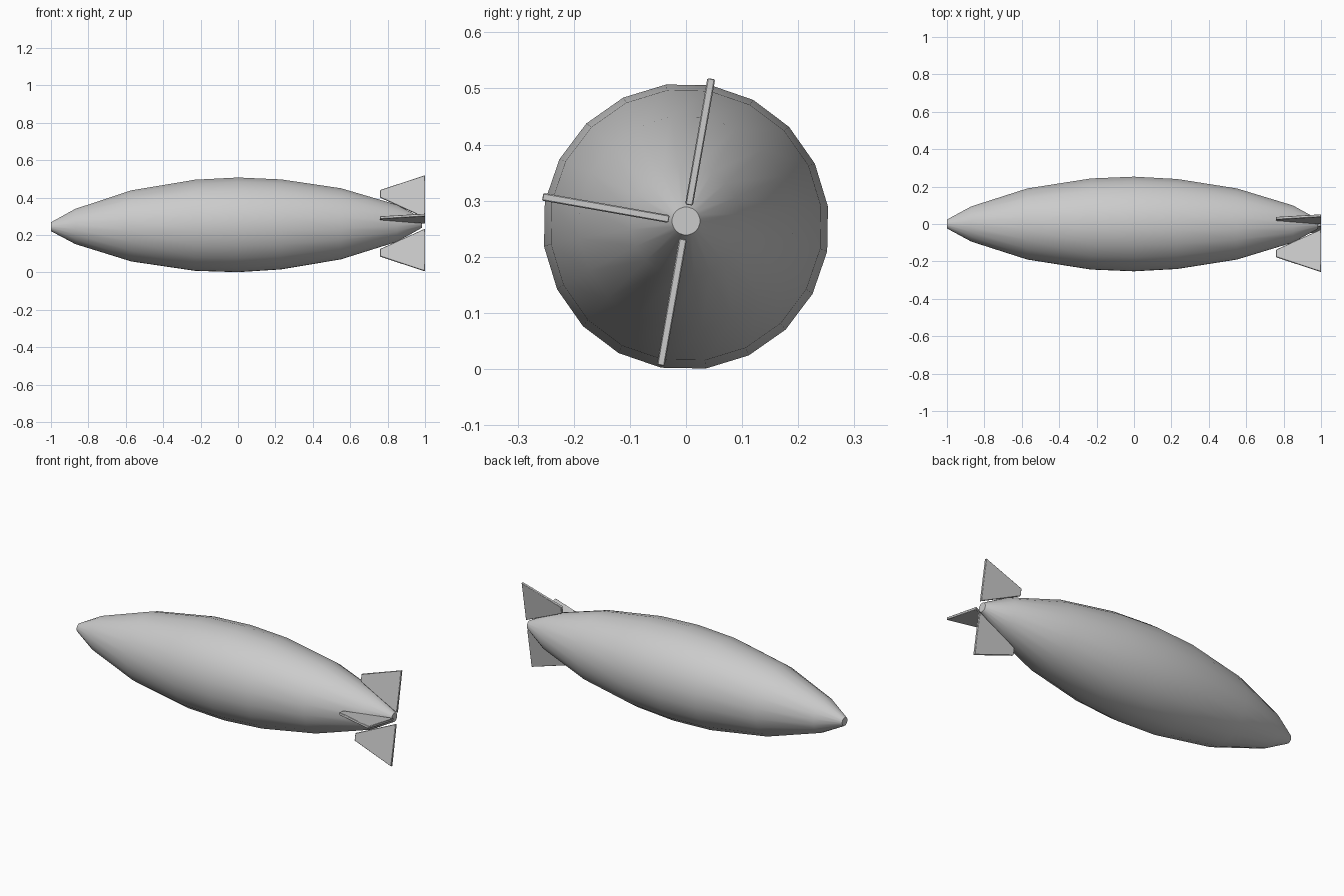
import bpy
import bmesh
from math import cos, sin, radians, tau

cube = bpy.data.objects.get("Cube")
if cube:
    bpy.data.objects.remove(cube)

# Plain grey for the whole airship
grey = bpy.data.materials.new("light_grey")
grey.use_nodes = True
color = (0.6, 0.6, 0.6, 1)
grey.diffuse_color = color
grey.node_tree.nodes["Principled BSDF"].inputs["Base Color"].default_value = color

SIDES = 20


def axis_height(x):
    """The hull's long axis rises gently towards the tail."""
    return 0.254 + 0.01 * x


def finish(name, bm, angle):
    bmesh.ops.recalc_face_normals(bm, faces=bm.faces)
    mesh = bpy.data.meshes.new(name)
    bm.to_mesh(mesh)
    bm.free()
    mesh.materials.append(grey)
    obj = bpy.data.objects.new(name, mesh)
    bpy.context.collection.objects.link(obj)
    bpy.ops.object.select_all(action='DESELECT')
    obj.select_set(True)
    bpy.context.view_layer.objects.active = obj
    bpy.ops.object.shade_smooth_by_angle(angle=radians(angle))
    return obj


# Hull: stations along x with radius, lofted into a cigar
stations = [(-1, 0.024), (-0.87, 0.095), (-0.57, 0.192), (-0.23, 0.246),
            (0, 0.2555), (0.23, 0.243), (0.55, 0.192), (0.85, 0.1),
            (0.985, 0.025)]
bm = bmesh.new()
rings = []
for x, r in stations:
    angles = [radians(8) + tau * i / SIDES for i in range(SIDES)]
    rings.append([bm.verts.new((x, r * cos(a), axis_height(x) + r * sin(a)))
                  for a in angles])
for a, b in zip(rings, rings[1:]):
    for i in range(SIDES):
        j = (i + 1) % SIDES
        bm.faces.new((a[i], a[j], b[j], b[i]))
bm.faces.new(rings[0])
bm.faces.new(rings[-1])
finish("hull", bm, 50)

# Tail fins: one tapered plate turned about the axis (none on the left side)
outline = [(0.76, 0.14), (0.76, 0.18), (1, 0.26), (1, 0.03)]
HALF = 0.007
for name, degrees in (("top_fin", 80), ("right_fin", 170), ("bottom_fin", 260)):
    a = radians(degrees)
    bm = bmesh.new()
    sides = []
    for t in (-HALF, HALF):
        sides.append([bm.verts.new((x, r * cos(a) - t * sin(a),
                                    0.262 + r * sin(a) + t * cos(a)))
                      for x, r in outline])
    bm.faces.new(sides[0])
    bm.faces.new(sides[1])
    for i in range(4):
        j = (i + 1) % 4
        bm.faces.new((sides[0][i], sides[0][j], sides[1][j], sides[1][i]))
    fin = finish(name, bm, 30)
    bevel = fin.modifiers.new("soft_edges", 'BEVEL')
    bevel.width = 0.002
    bevel.segments = 1
